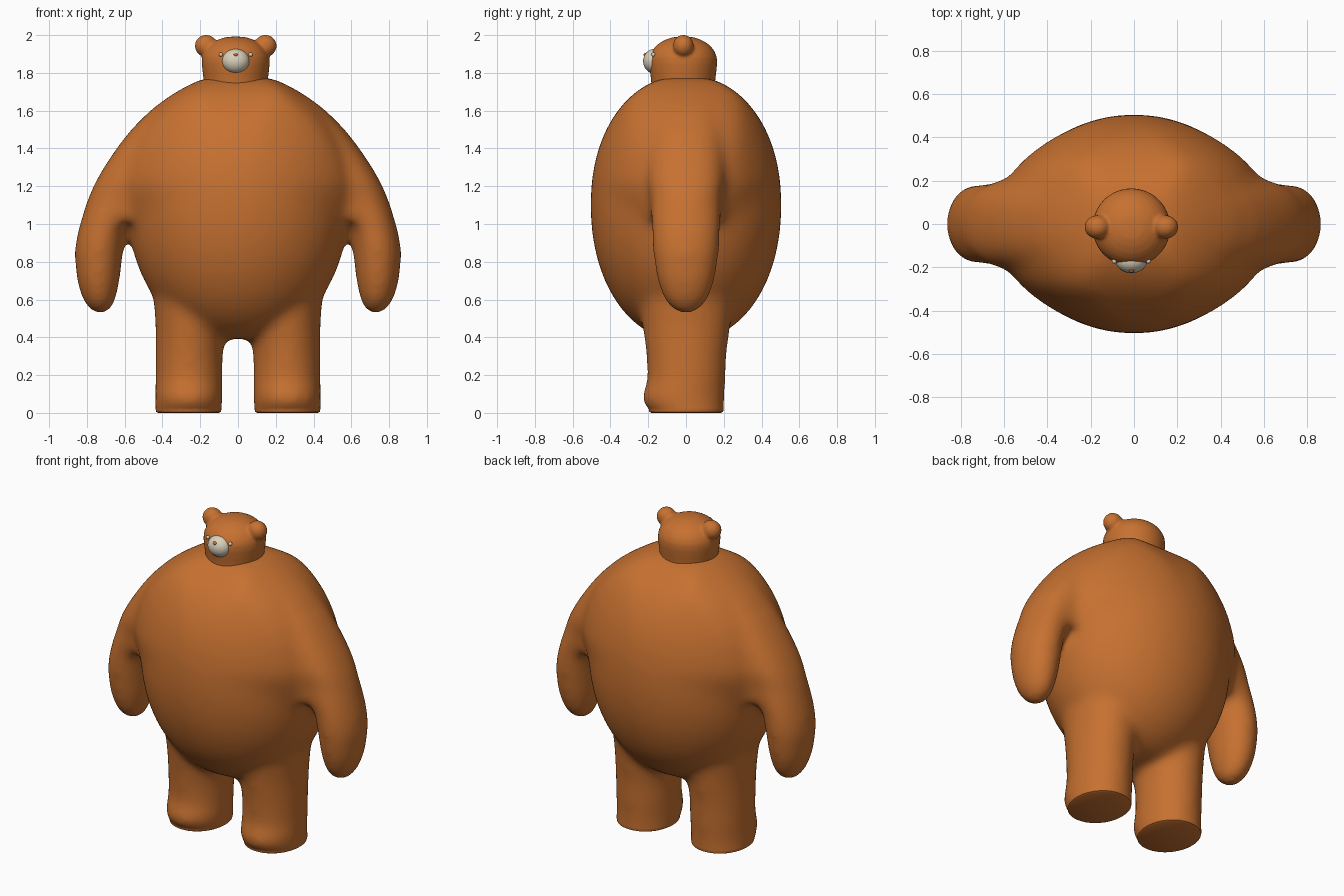
import bpy, bmesh, math
from mathutils import Matrix, Vector

if "Cube" in bpy.data.objects:
    bpy.data.objects.remove(bpy.data.objects["Cube"])


def material(name, rgb):
    m = bpy.data.materials.new(name)
    m.diffuse_color = (*rgb, 1)
    m.use_nodes = True
    m.node_tree.nodes["Principled BSDF"].inputs["Base Color"].default_value = m.diffuse_color
    return m


FUR = material("brown fur", (0.57, 0.165, 0.03))
CREAM = material("cream", (0.70, 0.63, 0.50))


def finish(name, bm, mat):
    bmesh.ops.recalc_face_normals(bm, faces=bm.faces)
    me = bpy.data.meshes.new(name)
    bm.to_mesh(me)
    bm.free()
    for p in me.polygons:
        p.use_smooth = True
    me.materials.append(mat)
    ob = bpy.data.objects.new(name, me)
    bpy.context.collection.objects.link(ob)
    return ob


def skin(bm, rings):
    """Closed skin over rings of points."""
    prev = None
    for pts in rings:
        ring = [bm.verts.new(p) for p in pts]
        n = len(ring)
        if prev:
            for i in range(n):
                j = (i + 1) % n
                bm.faces.new((prev[i], prev[j], ring[j], ring[i]))
        else:
            bm.faces.new(ring[::-1])
        prev = ring
    bm.faces.new(prev)


def loft(bm, rings, n=48):
    """Skin over horizontal ellipses given as (z, x0, x1, y0, y1)."""
    skin(bm, [[((x0 + x1 + (x1 - x0) * math.cos(a)) / 2,
                (y0 + y1 + (y1 - y0) * math.sin(a)) / 2, z)
               for a in (2 * math.pi * i / n for i in range(n))]
              for z, x0, x1, y0, y1 in rings])


def fuse(ob, voxel, steps):
    """Merge the overlapping shells of an object and soften the joints."""
    rm = ob.modifiers.new("fuse", 'REMESH')
    rm.mode, rm.voxel_size, rm.use_smooth_shade = 'VOXEL', voxel, True
    sm = ob.modifiers.new("soften", 'SMOOTH')
    sm.factor, sm.iterations = 0.5, steps
    baked = bpy.data.meshes.new_from_object(
        ob.evaluated_get(bpy.context.evaluated_depsgraph_get()))
    ob.modifiers.clear()
    bm = bmesh.new()
    bm.from_mesh(baked)
    bpy.data.meshes.remove(baked)
    return bm


def put_back(ob, bm):
    bmesh.ops.recalc_face_normals(bm, faces=bm.faces)
    for f in bm.faces:
        f.smooth, f.material_index = True, 0
    bm.to_mesh(ob.data)
    bm.free()


def ball_into(bm, pos, radii, seg=32):
    bmesh.ops.create_uvsphere(bm, u_segments=seg, v_segments=seg // 2, radius=1,
                              matrix=Matrix.Translation(pos) @ Matrix.Diagonal((*radii, 1)))


def ball(name, pos, radii, mat, seg=32):
    bm = bmesh.new()
    ball_into(bm, pos, radii, seg)
    return finish(name, bm, mat)


def girth(z):
    """Relative torso width at a height."""
    s = min(1, abs(z - 1.1) / (0.69 if z > 1.1 else 0.725))
    return (1 - s ** 2.1) ** (1 / 2.1)


def interp(table, z):
    for (z0, v0), (z1, v1) in zip(table, table[1:]):
        if z <= z1:
            return v0 + (v1 - v0) * max(0, z - z0) / (z1 - z0)
    return table[-1][1]


# Torso: an egg
bm = bmesh.new()
heights = [1.1 - 0.7075 * math.cos(math.pi * i / 40) for i in range(1, 40)]
loft(bm, [(z, -.585 * g, .585 * g, -.506 * g, .506 * g)
          for z, g in ((z, girth(z)) for z in heights if 0.378 < z < 1.787)])

# Shoulders: broad rings that flow from the chest into the upper arms
WIDTH = [(1.0, .838), (1.1, .808), (1.2, .768), (1.3, .712), (1.4, .645), (1.5, .567),
         (1.6, .467), (1.65, .403), (1.7, .328), (1.74, .255), (1.775, .175)]
rings = []
for i in range(32):
    z = 1.01 + (1.775 - 1.01) * i / 31
    w, g = interp(WIDTH, z), girth(z)
    k = 0.06 + 0.28 * min(1, (z - 1.01) / 0.2)
    ring = []
    for j in range(96):
        a = 2 * math.pi * j / 96
        x = abs(math.cos(a)) * w
        chest = 0.506 * g * math.sqrt(max(0, 1 - (x / (0.585 * g)) ** 2))
        mid = max(0, w - 0.17)
        fade = math.sqrt(max(0, 1 - (max(0, x - mid) / (w - mid)) ** 2))
        arm = min(0.188, 0.506 * g) * fade
        blend = max(0, k - abs(chest - arm)) ** 2 / (4 * k) * fade
        y = min(max(chest, arm) + blend, 0.506 * g)
        ring.append((math.cos(a) * w, math.copysign(y, math.sin(a)), z))
    rings.append(ring)
skin(bm, rings)

# Arms (z, inner x, outer x, half depth) and legs (z, inner x, outer x, front y, back y)
ARM = [(0.525, .70, .76, .035), (0.545, .67, .79, .075), (0.60, .645, .825, .12),
       (0.70, .625, .855, .155), (0.85, .608, .868, .178), (0.95, .592, .852, .183),
       (1.05, .555, .823, .186), (1.15, .50, .785, .186)]
LEG = [(-0.12, .09, .44, -.13, .205), (0.0, .085, .44, -.18, .205),
       (0.04, .082, .44, -.225, .205), (0.08, .08, .44, -.238, .205),
       (0.12, .08, .44, -.225, .207), (0.17, .08, .438, -.205, .21),
       (0.30, .08, .438, -.21, .215), (0.45, .07, .437, -.23, .235),
       (0.60, .07, .447, -.25, .25), (0.75, .07, .46, -.24, .24)]
for s in (-1, 1):
    loft(bm, [(z, s * a, s * b, -d, d) for z, a, b, d in ARM])
    loft(bm, [(z, s * a, s * b, f, k) for z, a, b, f, k in LEG])
body = finish("body", bm, FUR)
bm = fuse(body, 0.016, 55)

# Flat soles: cut just above the floor, then a small rounded rim and a cap
bmesh.ops.bisect_plane(bm, geom=bm.verts[:] + bm.edges[:] + bm.faces[:],
                       plane_co=(0, 0, 0.02), plane_no=(0, 0, 1), clear_inner=True)
for z, k in ((0.006, 0.985), (0.0, 0.94)):
    edges = [e for e in bm.edges if e.is_boundary]
    out = bmesh.ops.extrude_edge_only(bm, edges=edges)["geom"]
    for v in (g for g in out if isinstance(g, bmesh.types.BMVert)):
        c = Vector((math.copysign(0.26, v.co.x), -0.01, z))
        v.co = Vector((c.x + (v.co.x - c.x) * k, c.y + (v.co.y - c.y) * k, z))
bmesh.ops.holes_fill(bm, edges=[e for e in bm.edges if e.is_boundary], sides=0)
put_back(body, bm)
bpy.context.view_layer.objects.active = body
body.select_set(True)
bpy.ops.object.shade_smooth_by_angle(angle=math.radians(40))

# Head: a low dome on the shoulders with ears melted into it
HX, HY = -0.012, -0.015
DOME = [(1.72, .167), (1.77, .171), (1.81, .176), (1.85, .180), (1.885, .178),
        (1.915, .166), (1.94, .147), (1.96, .123), (1.977, .091), (1.988, .057), (1.992, .02)]
bm = bmesh.new()
loft(bm, [(z, HX - r, HX + r, HY - r, HY + r) for z, r in DOME])
for s in (-1, 1):
    ball_into(bm, (HX + s * 0.157, -0.014, 1.943), (.060, .055, .059))
head = finish("head", bm, FUR)
put_back(head, fuse(head, 0.007, 14))

# Muzzle, nose and eyes
for side, s in (("left", 1), ("right", -1)):
    ball(side + "_eye", (HX + s * 0.079, -0.172, 1.897), (.011, .011, .011), CREAM, 16)
ball("muzzle", (HX, -0.168, 1.862), (.073, .059, .065), CREAM)
ball("nose", (HX, -0.212, 1.896), (.013, .013, .010), FUR, 16)
